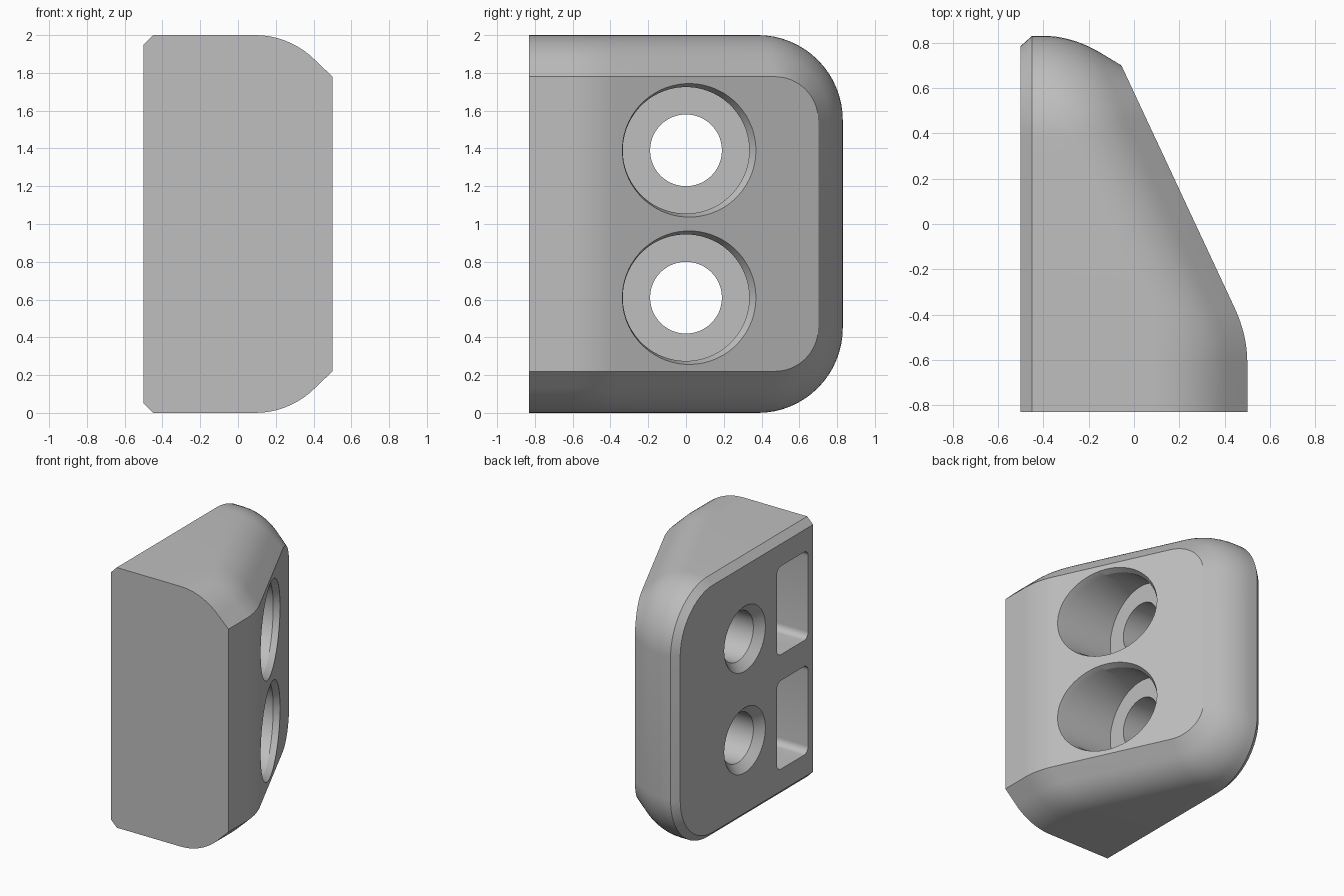
import bpy, bmesh
from math import sin, cos, pi, radians

cube = bpy.data.objects.get("Cube")
if cube:
    bpy.data.objects.remove(cube, do_unlink=True)

grey = bpy.data.materials.new("light grey")
grey.use_nodes = True
colour = (0.52, 0.52, 0.52, 1)
grey.diffuse_color = colour
grey.node_tree.nodes["Principled BSDF"].inputs["Base Color"].default_value = colour

HALF_Y, HEIGHT, SLOPE = 0.83, 2.0, 0.467
BEND_START, BEND_END = -0.61, -0.37


def face_x(y):
    """Outer face: flat, then a soft bend into a straight slope."""
    if y < BEND_START:
        return 0.5
    if y < BEND_END:
        return 0.5 - SLOPE * (y - BEND_START) ** 2 / (2 * (BEND_END - BEND_START))
    return 0.444 - SLOPE * (y - BEND_END)


def loft(name, rings):
    """Skin equal closed rings and cap both ends with strips."""
    bm = bmesh.new()
    loops = [[bm.verts.new(p) for p in ring] for ring in rings]
    n = len(loops[0])
    for a, b in zip(loops, loops[1:]):
        for i in range(n):
            j = (i + 1) % n
            bm.faces.new((a[i], a[j], b[j], b[i]))
    for cap in (loops[0], loops[-1]):
        for i in range(n // 2 - 1):
            bm.faces.new((cap[i], cap[i + 1], cap[n - 2 - i], cap[n - 1 - i]))
    bmesh.ops.recalc_face_normals(bm, faces=bm.faces)
    mesh = bpy.data.meshes.new(name)
    bm.to_mesh(mesh)
    bm.free()
    obj = bpy.data.objects.new(name, mesh)
    bpy.context.collection.objects.link(obj)
    mesh.materials.append(grey)
    return obj


def outline(inset_z, inset_y, x_rule):
    """Square front edge, two rounded back corners, mirrored about mid height."""
    r = 0.45 - inset_z
    cy = HALF_Y - inset_y - r
    half = [(-HALF_Y, inset_z, 0)]
    steps = 8
    for i in range(steps + 1):
        y = BEND_START + (BEND_END - BEND_START) * i / steps
        half.append((y, inset_z, 0))
    steps = 16
    for i in range(steps + 1):
        a = pi / 2 * i / steps
        half.append((cy + r * sin(a), inset_z + r * (1 - cos(a)), i / steps))
    low = [(x_rule(y, t), y, z) for y, z, t in half]
    return low + [(x, y, HEIGHT - z) for x, y, z in reversed(low)]


# Body: chamfered back plate, straight wall, rounded shoulder, sloped face
rings = [outline(0.05, 0.045, lambda y, t: -0.5),
         outline(0, 0, lambda y, t: -0.45)]
shoulder = [(0.45 * (1 - cos(radians(a))), 0.41 - 0.45 * sin(radians(a)))
            for a in range(0, 46, 5)] + [(0.22, 0)]
for inset, drop in shoulder:
    rings.append(outline(inset, inset * 0.59,
                         lambda y, t, d=drop: face_x(y) - d * (1 - 0.32 * t)))
body = loft("wedge_block", rings)


def circle(z, r, x_rule, cy=0):
    n = 64
    pts = []
    for i in range(n):
        a = 2 * pi * (i + 0.5) / n
        y = cy + r * cos(a)
        pts.append((x_rule(y), y, z + r * sin(a)))
    return pts


def bore(z):
    """Stepped bolt hole with a chamfered back and eased sloped rim."""
    steps = [(-0.52, 0.27), (-0.44, 0.19), (-0.06, 0.19), (-0.06, 0.335)]
    rings = [circle(z, r, lambda y, x=x: x) for x, r in steps]
    rings.append(circle(z, 0.335, lambda y: face_x(y) - 0.05))
    rings += [circle(z, 0.355, lambda y, e=e: face_x(y) + e, 0.018)
              for e in (0.004, 0.2)]
    return loft("bore_cutter", rings)


def pocket(z):
    """Rounded rectangular recess in the back plate."""
    cy, hy, hz, r = -0.58, 0.19, 0.34, 0.05
    flat = []
    for k, (sy, sz) in enumerate([(1, 1), (-1, 1), (-1, -1), (1, -1)]):
        for i in range(7):
            a = pi / 2 * (k + i / 6)
            flat.append((cy + sy * (hy - r) + r * cos(a),
                         z + sz * (hz - r) + r * sin(a)))
    return loft("pocket_cutter", [[(x, y, zz) for y, zz in flat] for x in (-0.6, 0.1)])


# Cut the bolt holes and recesses
cutters = [bore(0.61), bore(1.39), pocket(0.56), pocket(1.44)]
bpy.context.view_layer.objects.active = body
for cutter in cutters:
    cutter.hide_render = True
    mod = body.modifiers.new("cut", "BOOLEAN")
    mod.operation = "DIFFERENCE"
    mod.solver = "EXACT"
    mod.object = cutter
    bpy.ops.object.modifier_apply(modifier=mod.name)
    bpy.data.objects.remove(cutter, do_unlink=True)

for obj in bpy.context.selected_objects:
    obj.select_set(False)
body.select_set(True)
bpy.ops.object.shade_smooth_by_angle(angle=radians(20))
